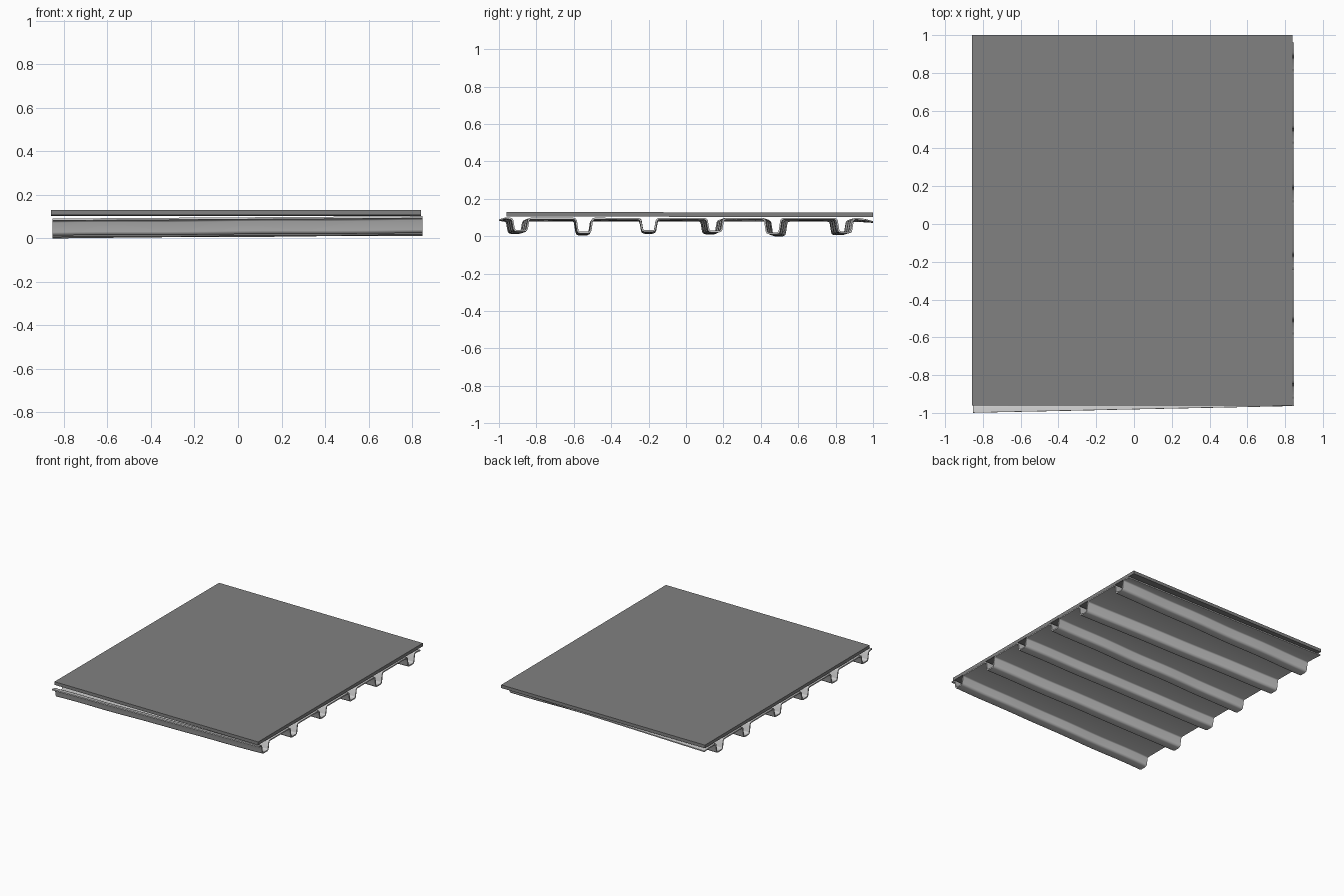
import bpy, bmesh, math

if "Cube" in bpy.data.objects:
    bpy.data.objects.remove(bpy.data.objects["Cube"])

def make_object(name, bm):
    bmesh.ops.recalc_face_normals(bm, faces=bm.faces[:])
    me = bpy.data.meshes.new(name)
    bm.to_mesh(me)
    bm.free()
    ob = bpy.data.objects.new(name, me)
    bpy.context.collection.objects.link(ob)
    return ob

# Flat dark top slab, dipping slightly toward the back
bm = bmesh.new()
bmesh.ops.create_cube(bm, size=1)
for v in bm.verts:
    x = 0.84 if v.co.x > 0 else -0.858
    y = 1.0 if v.co.y > 0 else -0.96
    z = (0.130 if v.co.z > 0 else 0.106) - 0.002 * (y + 0.96)
    v.co = (x, y, z)
slab = make_object("top_slab", bm)
dark = bpy.data.materials.new("dark_grey")
dark.diffuse_color = (0.22, 0.22, 0.22, 1)
dark.use_nodes = True
dark.node_tree.nodes["Principled BSDF"].inputs["Base Color"].default_value = dark.diffuse_color
slab.data.materials.append(dark)

# Ribs: (y at left end, y at right end, extra depth)
ribs = [(-0.915, -0.885, -0.006), (-0.552, -0.545, 0.003), (-0.20, -0.20, -0.006),
        (0.125, 0.155, -0.004), (0.495, 0.465, 0.006), (0.815, 0.85, 0.0)]
# Half of the trough section: offset from rib centre, fraction of depth
half = [(-0.057, 0.0), (-0.048, 0.04), (-0.043, 0.14), (-0.035, 0.82),
        (-0.031, 0.95), (-0.021, 1.0)]
section = half + [(-o, d) for o, d in reversed(half)]
DEPTH = 0.072

def profile(t):
    base = 0.083 + 0.011 * t                      # sheet rises toward the right
    wob = 0.002 * math.sin(t * 19)
    pts = [(-0.999 + 0.036 * t, base + 0.003)]
    for i, (y0, y1, extra) in enumerate(ribs):
        yc = y0 + (y1 - y0) * t + wob * math.cos(i * 2)
        dz = 0.001 * math.sin(t * 14 + i)
        for o, d in section:
            pts.append((yc + o, base + dz - d * (DEPTH + extra)))
    pts.append((0.94, base - 0.003))
    pts.append((1.0 - 0.04 * t, base - 0.007))
    return pts

# Ribbed sheet lofted along x
bm = bmesh.new()
N = 16
rows = []
for k in range(N + 1):
    t = k / N
    rows.append([bm.verts.new((-0.852 + 1.70 * t, y, z)) for y, z in profile(t)])
for a, b in zip(rows, rows[1:]):
    for j in range(len(a) - 1):
        bm.faces.new((a[j], b[j], b[j + 1], a[j + 1]))
sheet = make_object("ribbed_sheet", bm)
mod = sheet.modifiers.new("thickness", 'SOLIDIFY')
mod.thickness = 0.009
mod.offset = 0
mod.use_even_offset = True

# Smooth rounded bends, keep cut ends sharp
bpy.context.view_layer.objects.active = sheet
sheet.select_set(True)
bpy.ops.object.modifier_apply(modifier="thickness")
bpy.ops.object.shade_smooth_by_angle(angle=math.radians(50))
